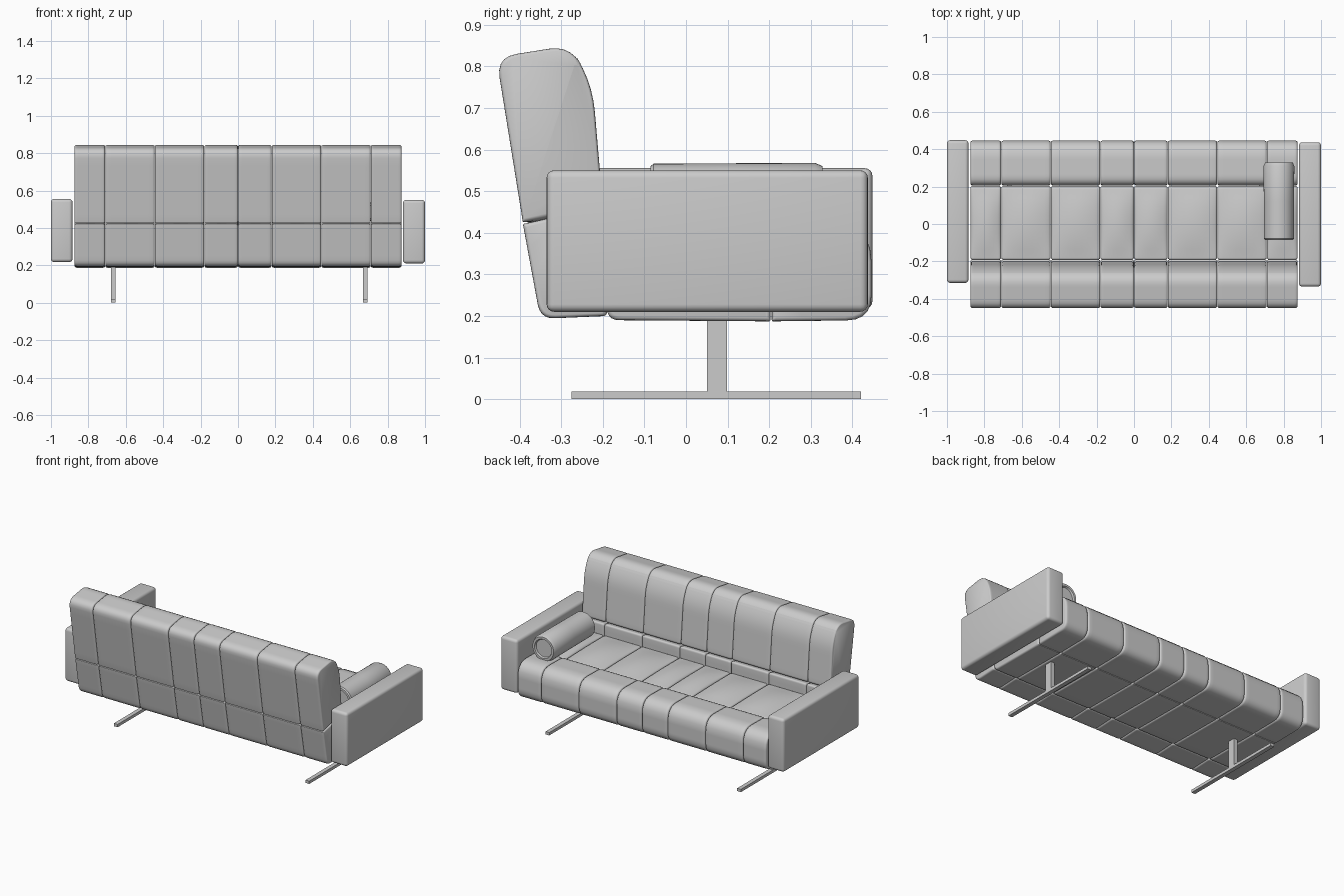
import bpy, bmesh, math
from mathutils import Vector

cube = bpy.data.objects.get("Cube")
if cube:
    bpy.data.objects.remove(cube, do_unlink=True)

grey = bpy.data.materials.new("soft_grey")
grey.use_nodes = True
colour = (0.6, 0.6, 0.6, 1)
grey.diffuse_color = colour
grey.node_tree.nodes["Principled BSDF"].inputs["Base Color"].default_value = colour


def finish(bm, name, angle=40):
    bmesh.ops.recalc_face_normals(bm, faces=bm.faces)
    mesh = bpy.data.meshes.new(name)
    bm.to_mesh(mesh)
    bm.free()
    mesh.materials.append(grey)
    obj = bpy.data.objects.new(name, mesh)
    bpy.context.collection.objects.link(obj)
    bpy.ops.object.select_all(action='DESELECT')
    obj.select_set(True)
    bpy.context.view_layer.objects.active = obj
    bpy.ops.object.shade_smooth_by_angle(angle=math.radians(angle))
    return obj


def box(name, low, high, bevel=0):
    bm = bmesh.new()
    bmesh.ops.create_cube(bm, size=1)
    low, high = Vector(low), Vector(high)
    for v in bm.verts:
        v.co = (low + high) / 2 + v.co * (high - low)
    if bevel:
        bmesh.ops.bevel(bm, geom=bm.edges[:], offset=bevel, segments=4,
                        profile=0.5, affect='EDGES')
    return finish(bm, name)


def rounded_outline(corners, u, inset):
    """Closed (y, z) outline; every corner is (y, z, radius, puff of next edge)."""
    n = len(corners)
    pts = [Vector(c[:2]) for c in corners]
    centre = sum(pts, Vector((0, 0))) / n
    ends, out = [], []
    for i, p in enumerate(pts):
        r = corners[i][2]
        a, b = (pts[i - 1] - p).normalized(), (pts[(i + 1) % n] - p).normalized()
        ends.append((p + a * r, p + b * r))
    for i, p in enumerate(pts):
        a, b = ends[i]
        for k in range(6):
            t = k / 5
            out.append(a * (1 - t) ** 2 + p * 2 * t * (1 - t) + b * t * t)
        c = ends[(i + 1) % n][0]
        d = (c - b).normalized()
        normal = Vector((d.y, -d.x))
        if normal.dot((b + c) / 2 - centre) < 0:
            normal = -normal
        for k in range(1, 8):
            t = k / 8
            bulge = corners[i][3] * (1 - u * u) * 4 * t * (1 - t)
            out.append(b.lerp(c, t) + normal * bulge)
    # Pull the outline in evenly near the seams
    size = Vector((max(abs(q.x - centre.x) for q in pts),
                   max(abs(q.y - centre.y) for q in pts)))
    return [Vector((q.x - (q.x - centre.x) / size.x * inset,
                    q.y - (q.y - centre.y) / size.y * inset)) for q in out]


def cushion(name, corners, x0, x1):
    bm = bmesh.new()
    mid, half = (x0 + x1) / 2, (x1 - x0) / 2 - 0.001
    roll = 0.012 / half
    us = [-1, -1 + roll * 0.15, -1 + roll * 0.5, -1 + roll]
    us += [-0.75, -0.5, -0.25, 0] + [0.25, 0.5, 0.75] + [-u for u in us[::-1]]
    rings = []
    for u in us:
        s = max(0, (abs(u) - 1 + roll) / roll)
        inset = 0.009 * (1 - math.sqrt(max(0, 1 - s * s)))
        rings.append([bm.verts.new((mid + u * half, q.x, q.y))
                      for q in rounded_outline(corners, u, inset)])
    for a, b in zip(rings, rings[1:]):
        for i in range(len(a)):
            j = (i + 1) % len(a)
            bm.faces.new((a[i], a[j], b[j], b[i]))
    bm.faces.new(rings[0])
    bm.faces.new(rings[-1])
    return finish(bm, name, 50)


# Upholstery cross-sections
sections = {
    "seat_rear": [(-0.19, 0.19, 0.03, 0), (0.203, 0.187, 0.004, 0),
                  (0.203, 0.39, 0.02, 0.02), (-0.19, 0.395, 0.01, 0)],
    "seat_front": [(0.206, 0.187, 0.004, 0), (0.446, 0.19, 0.06, 0),
                   (0.446, 0.42, 0.09, 0), (0.206, 0.415, 0.05, 0)],
    "backrest_lower": [(-0.392, 0.421, 0.003, 0), (-0.35, 0.193, 0.035, 0),
                       (-0.19, 0.2, 0.01, 0), (-0.19, 0.465, 0.015, 0)],
    "backrest_upper": [(-0.392, 0.425, 0.003, 0), (-0.456, 0.822, 0.05, 0),
                       (-0.28, 0.85, 0.05, 0), (-0.225, 0.76, 0.07, 0),
                       (-0.2, 0.469, 0.015, 0.015)],
}
seams = [-0.875, -0.71, -0.445, -0.18, 0, 0.18, 0.445, 0.71, 0.875]
for part, corners in sections.items():
    for i, (x0, x1) in enumerate(zip(seams, seams[1:])):
        cushion(f"{part}_panel_{i + 1}", corners, x0, x1)

# Armrests
box("right_armrest", (-1, -0.315, 0.217), (-0.885, 0.448, 0.555), 0.018)
box("left_armrest", (0.882, -0.335, 0.21), (1, 0.437, 0.55), 0.018)

# T-shaped legs
for side, x in (("right", -0.667), ("left", 0.68)):
    box(f"{side}_leg_post", (x - 0.013, 0.05, 0.015), (x + 0.013, 0.098, 0.2))
    box(f"{side}_leg_foot", (x - 0.013, -0.275, 0), (x + 0.013, 0.42, 0.018))

# Bolster: lathed roll with recessed ends
bm = bmesh.new()
profile = [(0, -0.075), (0.055, -0.075), (0.06, -0.085), (0.074, -0.085), (0.08, -0.078),
           (0.081, 0.12), (0.082, 0.31), (0.074, 0.328), (0.06, 0.328),
           (0.055, 0.318), (0, 0.318)]
verts = [bm.verts.new((0.775 + r, y, 0.486)) for r, y in profile]
edges = [bm.edges.new(pair) for pair in zip(verts, verts[1:])]
bmesh.ops.spin(bm, geom=verts + edges, cent=(0.775, 0, 0.486), axis=(0, 1, 0),
               angle=math.tau, steps=40)
bmesh.ops.remove_doubles(bm, verts=bm.verts[:], dist=0.0001)
finish(bm, "bolster", 35)
